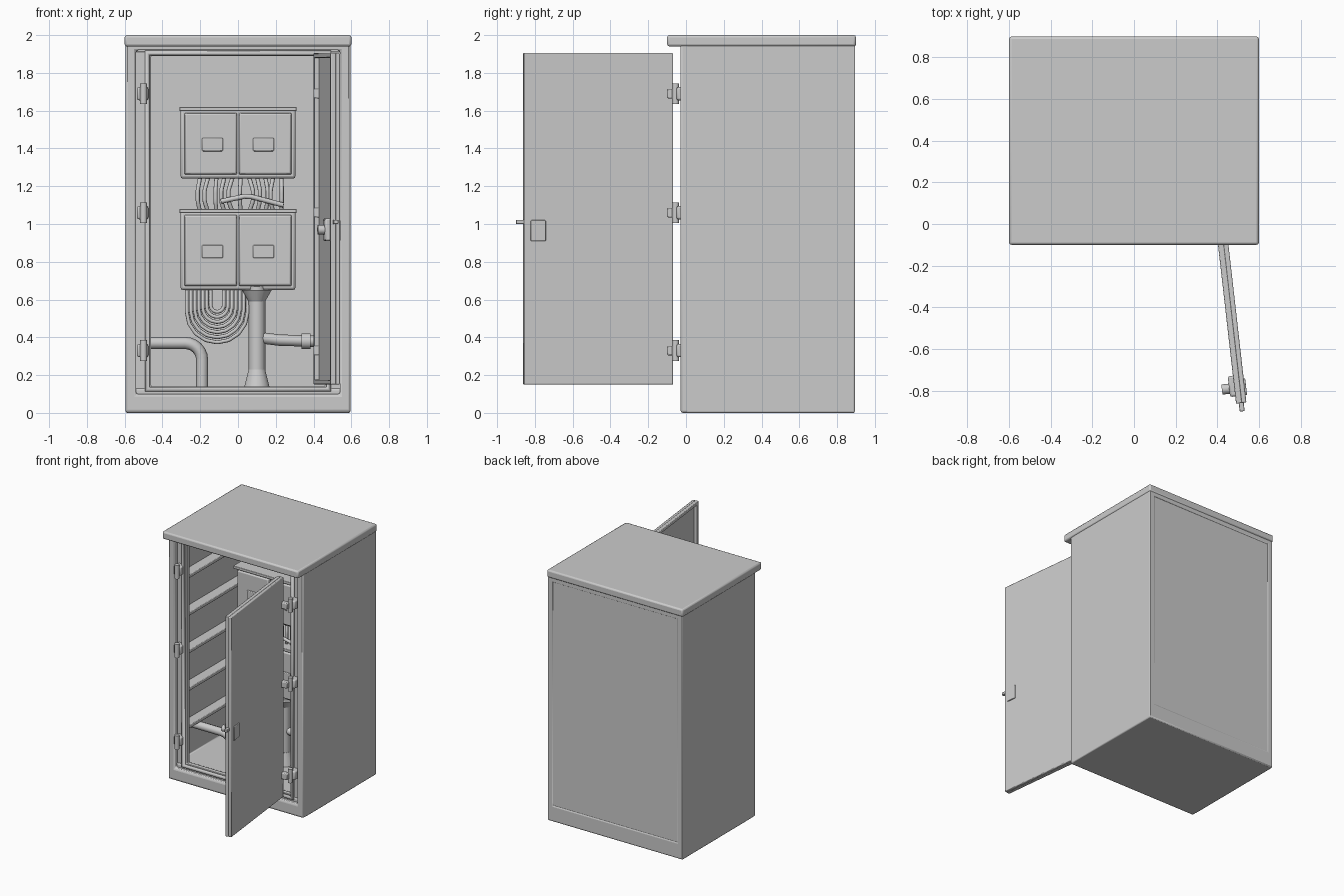
import bpy, bmesh, math, random
from mathutils import Matrix, Vector

random.seed(4)
if "Cube" in bpy.data.objects:
    bpy.data.objects.remove(bpy.data.objects["Cube"], do_unlink=True)

grey = bpy.data.materials.new("light grey metal")
grey.use_nodes = True
colour = (0.6, 0.6, 0.6, 1)
grey.diffuse_color = colour
grey.node_tree.nodes["Principled BSDF"].inputs["Base Color"].default_value = colour


def add_object(name, data):
    obj = bpy.data.objects.new(name, data)
    bpy.context.scene.collection.objects.link(obj)
    data.materials.append(grey)
    return obj


def finish(name, bm, bevel, place=None):
    bmesh.ops.recalc_face_normals(bm, faces=bm.faces)
    mesh = bpy.data.meshes.new(name)
    bm.to_mesh(mesh)
    bm.free()
    obj = add_object(name, mesh)
    if place:
        obj.matrix_world = place
    if bevel:
        mod = obj.modifiers.new("soft edges", 'BEVEL')
        mod.width = bevel
        mod.segments = 2
    bpy.ops.object.select_all(action='DESELECT')
    obj.select_set(True)
    bpy.context.view_layer.objects.active = obj
    bpy.ops.object.shade_smooth_by_angle(angle=math.radians(40))
    return obj


def box(name, x, y, z, bevel=0.0, place=None, taper=1.0):
    """Box from three (low, high) ranges; taper shrinks the front face."""
    bm = bmesh.new()
    bmesh.ops.create_cube(bm, size=1)
    for v in bm.verts:
        s = taper if v.co.y < 0 else 1
        v.co = Vector([sum(r) / 2 + c * (r[1] - r[0]) * k
                       for r, c, k in zip((x, y, z), v.co, (s, 1, s))])
    return finish(name, bm, bevel, place)


def frame(name, x, z, inner_x, inner_z, y, bevel=0.0, place=None):
    """Rectangular ring standing in the x-z plane with depth range y."""
    bm = bmesh.new()
    loops = []
    for (xs, zs) in ((x, z), (inner_x, inner_z)):
        for depth in y:
            loops.append([bm.verts.new((xs[i], depth, zs[k]))
                          for i, k in ((0, 0), (1, 0), (1, 1), (0, 1))])
    out_a, out_b, in_a, in_b = loops
    for p, q in ((out_a, out_b), (in_a, in_b), (out_a, in_a), (out_b, in_b)):
        for i in range(4):
            j = (i + 1) % 4
            bm.faces.new((p[i], p[j], q[j], q[i]))
    return finish(name, bm, bevel, place)


def tube(name, points, radius, closed=False, smooth=False):
    curve = bpy.data.curves.new(name, 'CURVE')
    curve.dimensions = '3D'
    curve.bevel_depth = radius
    curve.bevel_resolution = 2
    curve.use_fill_caps = True
    if smooth:
        curve.resolution_u = 5
        spline = curve.splines.new('NURBS')
        spline.order_u = 3
        spline.use_endpoint_u = True
    else:
        spline = curve.splines.new('POLY')
    spline.points.add(len(points) - 1)
    for p, co in zip(spline.points, points):
        p.co = (*co, 1)
    spline.use_cyclic_u = closed
    return add_object(name, curve)


def cylinder(name, centre, radius, length, axis, top=None, place=None):
    bm = bmesh.new()
    turn = {'X': Matrix.Rotation(math.pi / 2, 4, 'Y'),
            'Y': Matrix.Rotation(math.pi / 2, 4, 'X'), 'Z': Matrix()}[axis]
    bmesh.ops.create_cone(bm, cap_ends=True, segments=14, radius1=radius,
                          radius2=radius if top is None else top, depth=length,
                          matrix=Matrix.Translation(centre) @ turn)
    return finish(name, bm, 0, place)


# Cabinet shell
box("roof", (-0.6, 0.6), (-0.1, 0.9), (1.94, 2.0), 0.012)
frame("shell", (-0.595, 0.595), (0, 1.96), (-0.55, 0.55), (0.13, 1.91), (0.0, 0.895), 0.008)
box("back_wall", (-0.58, 0.58), (0.82, 0.89), (0.05, 1.95))
frame("front_rim", (-0.595, 0.595), (0, 1.95), (-0.54, 0.54), (0.1, 1.92), (-0.03, 0.05), 0.012)
frame("inner_lip", (-0.56, 0.56), (0.08, 1.94), (-0.46, 0.46), (0.14, 1.89), (0.01, 0.05), 0.006)
tube("door_seal", [(-0.48, 0, 0.125), (0.48, 0, 0.125), (0.48, 0, 1.905), (-0.48, 0, 1.905)],
     0.018, closed=True)

# Rails and lugs on both sides
for side, s in (("left", 1), ("right", -1)):
    for i in range(5):
        z = 0.4 + 0.3 * i
        box(f"{side}_rail_{i}", sorted((s * 0.47, s * 0.56)), (0.06, 0.8), (z, z + 0.025), 0.004)
    for i, z in enumerate((0.33, 1.06, 1.69)):
        box(f"{side}_hinge_block_{i}", sorted((s * 0.475, s * 0.535)), (-0.05, 0.03),
            (z - 0.035, z + 0.035), 0.01)
        cylinder(f"{side}_hinge_pin_{i}", (s * 0.5, -0.055, z), 0.018, 0.11, 'Z')

# Open door, built flat and swung on its hinge; its outside is local +y
swing = Matrix.Translation((0.425, -0.07, 0)) @ Matrix.Rotation(math.atan2(-0.79, 0.09), 4, 'Z')
box("door_panel", (0, 0.795), (0, 0.025), (0.15, 1.905), 0.006, swing)
frame("door_flange", (0, 0.795), (0.15, 1.905), (0.025, 0.77), (0.175, 1.88), (-0.025, 0.004),
      0.004, swing)
box("door_lock_case", (0.66, 0.76), (-0.05, 0.002), (0.91, 1.03), 0.01, swing)
cylinder("door_lock_knob", (0.72, -0.06, 0.97), 0.025, 0.05, 'Y', place=swing)
box("door_lock_bolt", (0.74, 0.835), (-0.012, 0.012), (1.0, 1.022), 0.003, swing)
box("door_handle_plate", (0.68, 0.76), (0.02, 0.032), (0.91, 1.02), 0.004, swing)
for i, z in enumerate((0.33, 1.06, 1.69)):
    box(f"door_hinge_arm_{i}", (0.4, 0.5), (-0.1, -0.06), (z - 0.025, z + 0.025), 0.006)

# Equipment boxes with two-leaf covers
for label, low, high in (("upper", 1.24, 1.61), ("lower", 0.65, 1.07)):
    box(f"{label}_equipment_box", (-0.305, 0.305), (0.42, 0.83), (low, high), 0.015)
    for s in (-1, 1):
        x = sorted((s * 0.004, s * 0.285))
        box(f"{label}_cover_{'right' if s < 0 else 'left'}", x, (0.39, 0.425),
            (low + 0.02, high - 0.02), 0.008, taper=0.97)
        latch = sorted((s * 0.08, s * 0.19))
        box(f"{label}_latch_{'right' if s < 0 else 'left'}", latch, (0.38, 0.4),
            ((low + high) / 2 - 0.04, (low + high) / 2 + 0.03), 0.005)
    box(f"{label}_box_hood", (-0.31, 0.31), (0.38, 0.83), (high - 0.012, high + 0.01), 0.004)

# Straight cables between the boxes
for i in range(11):
    x = -0.2 + i * 0.043
    sway = random.uniform(-0.025, 0.025)
    tube(f"link_cable_{i}", [(x, 0.47, 1.06), (x + sway, 0.45, 1.12),
                             (x + sway, 0.45, 1.18), (x, 0.47, 1.25)], 0.011, smooth=True)
tube("cross_cable", [(-0.09, 0.43, 1.12), (0.05, 0.42, 1.15), (0.24, 0.43, 1.1)], 0.013, smooth=True)

# Nested cable loops hanging under the lower box
for i in range(7):
    r = 0.035 + i * 0.021
    drop = 0.57 - i * 0.006
    pts = [(-0.11 - r, 0.46, 0.66)]
    pts += [(-0.11 - r * math.cos(a), 0.45 - 0.008 * (i % 3), drop - r * math.sin(a))
            for a in (math.pi * k / 8 for k in range(9))]
    pts.append((-0.11 + r, 0.46, 0.66))
    tube(f"loop_cable_{i}", pts, 0.01, smooth=True)

# Conduits
tube("main_conduit", [(0.1, 0.45, 0.13), (0.1, 0.45, 0.67)], 0.045)
cylinder("main_conduit_foot", (0.1, 0.45, 0.18), 0.07, 0.1, 'Z', top=0.045)
cylinder("main_conduit_collar", (0.1, 0.45, 0.62), 0.045, 0.06, 'Z', top=0.08)
tube("branch_conduit", [(0.1, 0.45, 0.4), (0.22, 0.45, 0.385), (0.56, 0.45, 0.375)], 0.03)
cylinder("branch_conduit_collar", (0.36, 0.45, 0.38), 0.042, 0.05, 'X')
bend = [(-0.28 + 0.09 * math.sin(a), 0.2, 0.28 + 0.09 * math.cos(a))
        for a in (math.pi / 2 * k / 6 for k in range(7))]
tube("elbow_conduit", [(-0.56, 0.2, 0.37)] + bend + [(-0.19, 0.2, 0.13)], 0.032)
